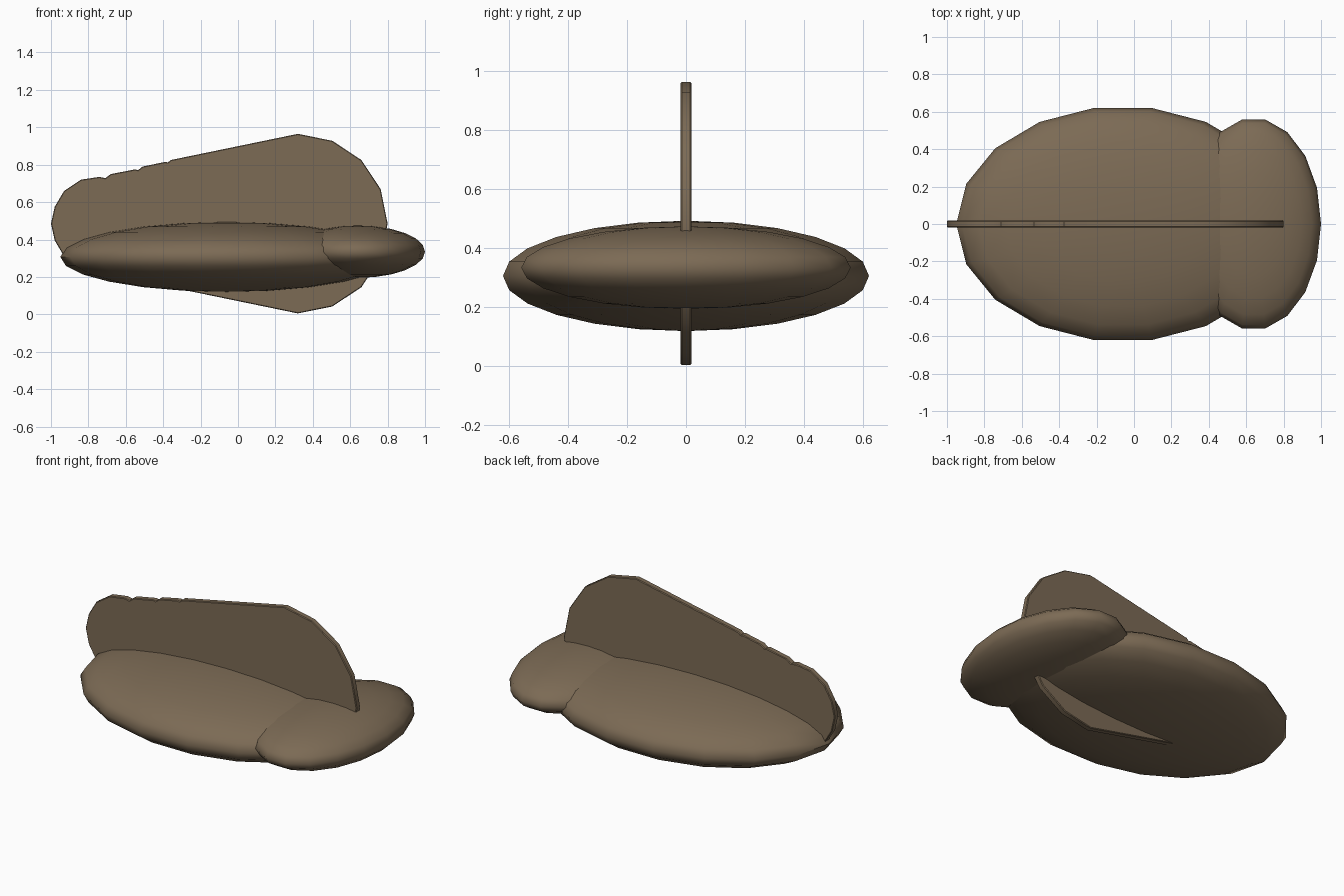
import bpy
import bmesh
import math
from mathutils import Matrix

cube = bpy.data.objects.get("Cube")
if cube:
    bpy.data.objects.remove(cube, do_unlink=True)

# Single earthy brown colour
brown = bpy.data.materials.new("earth_brown")
brown.use_nodes = True
COLOUR = (0.2, 0.145, 0.09, 1)
brown.diffuse_color = COLOUR
brown.node_tree.nodes["Principled BSDF"].inputs["Base Color"].default_value = COLOUR


def add_object(name, bm, smooth_angle):
    bmesh.ops.recalc_face_normals(bm, faces=bm.faces[:])
    mesh = bpy.data.meshes.new(name)
    bm.to_mesh(mesh)
    bm.free()
    mesh.materials.append(brown)
    obj = bpy.data.objects.new(name, mesh)
    bpy.context.collection.objects.link(obj)
    bpy.ops.object.select_all(action="DESELECT")
    obj.select_set(True)
    bpy.context.view_layer.objects.active = obj
    bpy.ops.object.shade_smooth_by_angle(angle=math.radians(smooth_angle))
    return obj


def ellipsoid(name, centre, radii):
    bm = bmesh.new()
    place = (Matrix.Translation(centre) @ Matrix.Diagonal((*radii, 1))
             @ Matrix.Rotation(math.pi / 2, 4, "Z"))
    bmesh.ops.create_uvsphere(bm, u_segments=18, v_segments=12, radius=1, matrix=place)
    return add_object(name, bm, 60)


# Flattened body and the wide lobe across its end
ellipsoid("body", (-0.06, 0, 0.307), (0.89, 0.63, 0.187))
ellipsoid("end_lobe", (0.64, 0, 0.335), (0.36, 0.567, 0.14))

# Upright fin: half outline as x and height above its middle line, then mirrored
MID, HALF = 0.485, 0.018
upper = [(-1, 0), (-0.98, 0.09), (-0.93, 0.175), (-0.84, 0.235), (-0.74, 0.25),
         (-0.71, 0.243), (-0.68, 0.265), (-0.55, 0.29), (-0.535, 0.286),
         (-0.51, 0.305), (-0.39, 0.33), (-0.375, 0.327), (-0.36, 0.34),
         (0.32, 0.48), (0.504, 0.443), (0.66, 0.34), (0.763, 0.184), (0.8, 0)]
outline = upper + [(x, -h) for x, h in upper[-2:0:-1]]

bm = bmesh.new()
face = bm.faces.new([bm.verts.new((x, -HALF, MID + h)) for x, h in outline])
side = bmesh.ops.extrude_face_region(bm, geom=[face])
moved = [v for v in side["geom"] if isinstance(v, bmesh.types.BMVert)]
bmesh.ops.translate(bm, vec=(0, 2 * HALF, 0), verts=moved)
fin = add_object("fin", bm, 30)

# Softened rim
bevel = fin.modifiers.new("rim_bevel", "BEVEL")
bevel.width = 0.004
bevel.segments = 1
bevel.limit_method = "ANGLE"
bevel.angle_limit = math.radians(60)
